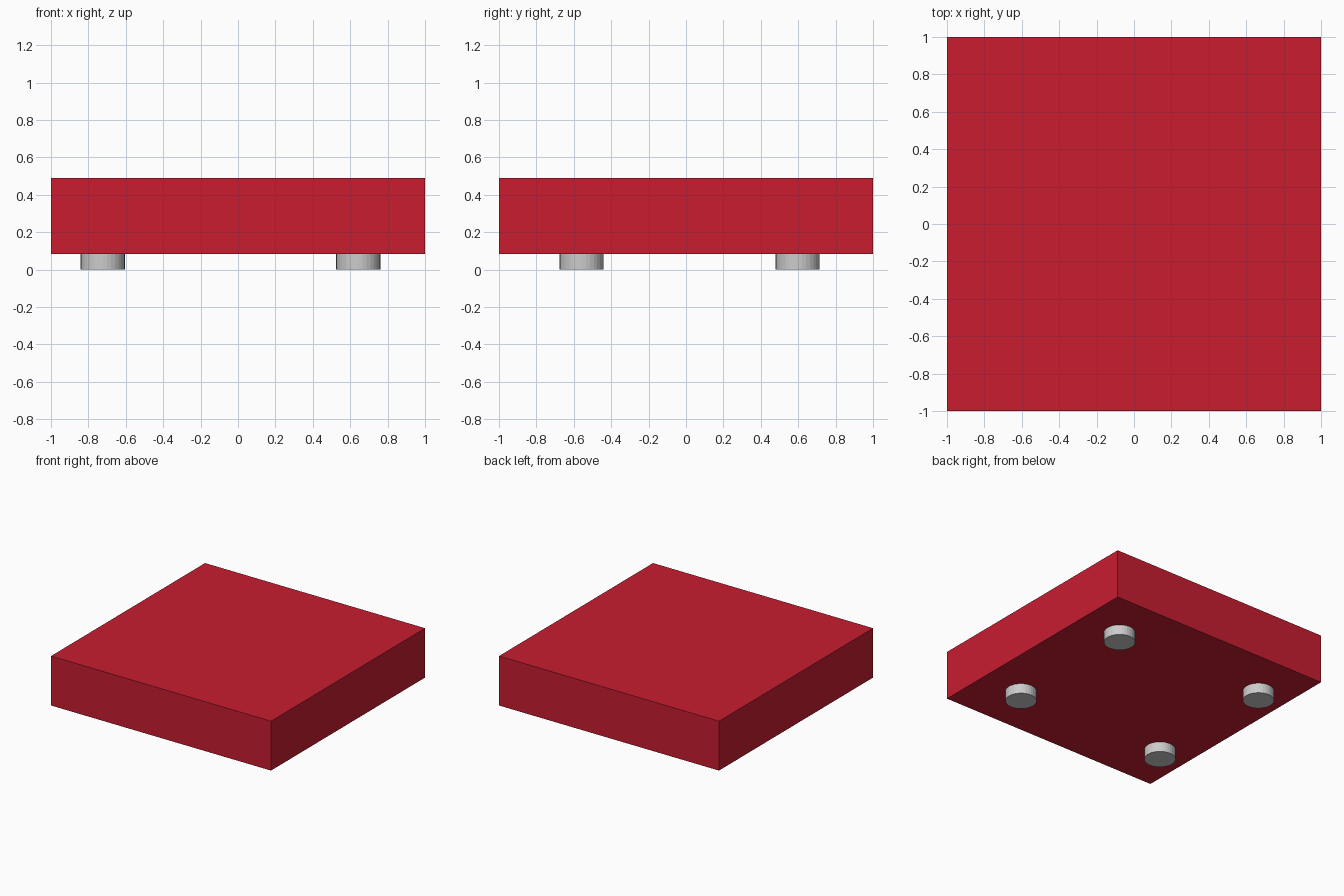
import bpy

if "Cube" in bpy.data.objects:
    bpy.data.objects.remove(bpy.data.objects["Cube"])

BASE_Z, TOP_Z = 0.083, 0.489
FOOT_R = 0.118

# Red slab body
bpy.ops.mesh.primitive_cube_add(size=1, location=(0, 0, (BASE_Z + TOP_Z) / 2))
body = bpy.context.object
body.name = "slab_body"
body.scale = (2, 2, TOP_Z - BASE_Z)
bpy.ops.object.transform_apply(location=False, rotation=False, scale=True)
red = bpy.data.materials.new("red")
red.diffuse_color = (0.58, 0.012, 0.03, 1)
red.use_nodes = True
red.node_tree.nodes["Principled BSDF"].inputs["Base Color"].default_value = red.diffuse_color
body.data.materials.append(red)

# Four short round feet, slightly off centre as a group
for side, x in (("left", -0.723), ("right", 0.643)):
    for end, y in (("front", -0.558), ("back", 0.597)):
        bpy.ops.mesh.primitive_cylinder_add(
            vertices=32, radius=FOOT_R, depth=BASE_Z, location=(x, y, BASE_Z / 2))
        foot = bpy.context.object
        foot.name = f"{end}_{side}_foot"
